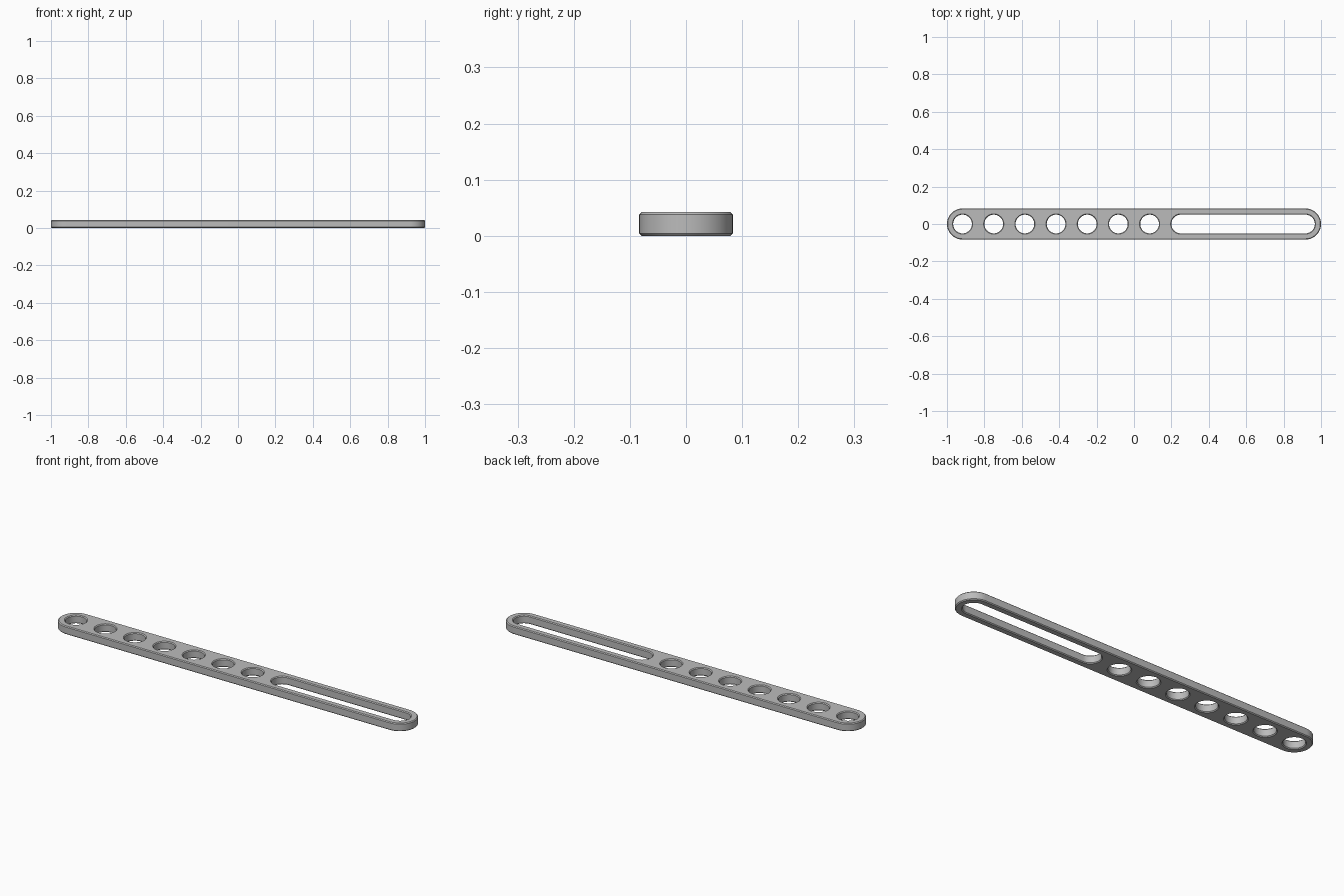
import bpy, bmesh
from math import pi, cos, sin

cube = bpy.data.objects.get("Cube")
if cube:
    bpy.data.objects.remove(cube)

HEIGHT, CHAMFER, PITCH = 0.042, 0.0042, 1 / 6
END = 11 / 12          # centre of the rounded ends
HOLE_R, BAR_R = 0.05, 1 / 12

grey = bpy.data.materials.new("grey metal")
grey.use_nodes = True
grey.diffuse_color = (0.5, 0.5, 0.5, 1)
grey.node_tree.nodes["Principled BSDF"].inputs["Base Color"].default_value = (0.5, 0.5, 0.5, 1)


def outline(bm, x0, x1, r, z, steps=24):
    """Closed rounded-end outline; a circle when x0 equals x1."""
    points = []
    for centre, start in ((x1, -pi / 2), (x0, pi / 2)):
        count = steps if x0 == x1 else steps + 1
        for i in range(count):
            a = start + pi * i / steps
            points.append(bm.verts.new((centre + r * cos(a), r * sin(a), z)))
    return points


def wall(bm, x0, x1, r, side):
    """Chamfered wall; side is 1 for the outside, -1 for an opening."""
    c = CHAMFER
    levels = ((c, 0), (0, c), (0, HEIGHT - c), (c, HEIGHT))
    loops = [outline(bm, x0, x1, r - side * inset, z) for inset, z in levels]
    n = len(loops[0])
    for low, high in zip(loops, loops[1:]):
        for i in range(n):
            j = (i + 1) % n
            bm.faces.new((low[i], low[j], high[j], high[i]))
    return loops[0], loops[-1]


bm = bmesh.new()

# Rounded bar, seven round holes and one long slot
rims = [wall(bm, -END, END, BAR_R, 1), wall(bm, 0.25, END, HOLE_R, -1)]
for i in range(7):
    x = -END + i * PITCH
    rims.append(wall(bm, x, x, HOLE_R, -1))

# Flat bottom and top between the rims
for level, normal in ((0, (0, 0, -1)), (1, (0, 0, 1))):
    edges = []
    for rim in rims:
        loop = rim[level]
        edges += [bm.edges.get((loop[k - 1], loop[k])) for k in range(len(loop))]
    bmesh.ops.triangle_fill(bm, edges=edges, use_beauty=True, normal=normal)

bmesh.ops.recalc_face_normals(bm, faces=bm.faces)
mesh = bpy.data.meshes.new("slotted_bar")
bm.to_mesh(mesh)
bm.free()
mesh.materials.append(grey)

bar = bpy.data.objects.new("slotted_bar", mesh)
bpy.context.collection.objects.link(bar)
bpy.context.view_layer.objects.active = bar
bar.select_set(True)
bpy.ops.object.shade_smooth_by_angle(angle=pi / 6)
